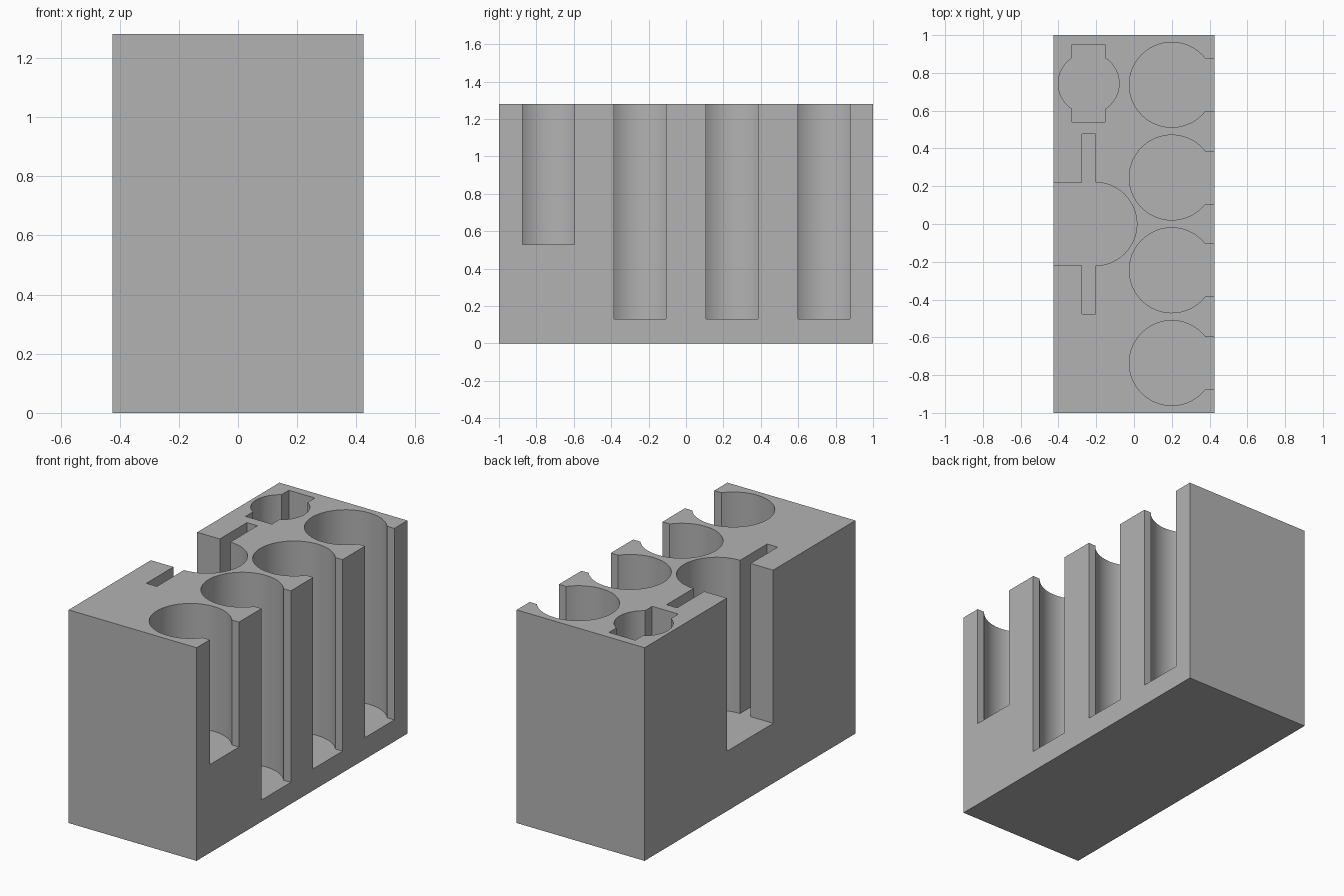
import bpy
import bmesh
from math import asin, acos, cos, sin, pi

cube = bpy.data.objects.get("Cube")
if cube:
    bpy.data.objects.remove(cube, do_unlink=True)

HALF_X, HALF_Y, HEIGHT = 0.425, 1.0, 1.28
OVER = 0.05  # how far cutters reach past the block

grey = bpy.data.materials.new("plain grey")
grey.use_nodes = True
colour = (0.45, 0.45, 0.45, 1)
grey.diffuse_color = colour
grey.node_tree.nodes["Principled BSDF"].inputs["Base Color"].default_value = colour


def arc(cx, cy, r, start, end, steps=64):
    return [(cx + r * cos(start + (end - start) * i / steps),
             cy + r * sin(start + (end - start) * i / steps))
            for i in range(steps + 1)]


def prism(name, outline, bottom, top):
    """Extrude a counter-clockwise outline between two heights."""
    bm = bmesh.new()
    base = bm.faces.new([bm.verts.new((x, y, bottom)) for x, y in outline])
    grown = bmesh.ops.extrude_face_region(bm, geom=[base])["geom"]
    for v in grown:
        if isinstance(v, bmesh.types.BMVert):
            v.co.z = top
    bmesh.ops.recalc_face_normals(bm, faces=bm.faces)
    mesh = bpy.data.meshes.new(name)
    bm.to_mesh(mesh)
    bm.free()
    mesh.materials.append(grey)
    obj = bpy.data.objects.new(name, mesh)
    bpy.context.collection.objects.link(obj)
    return obj


def rectangle(x0, x1, y0, y1):
    return [(x0, y0), (x1, y0), (x1, y1), (x0, y1)]


block = prism("holder_block", rectangle(-HALF_X, HALF_X, -HALF_Y, HALF_Y), 0, HEIGHT)
bpy.context.view_layer.objects.active = block
block.select_set(True)


def carve(name, outline, floor):
    cutter = prism(name, outline, floor, HEIGHT + OVER)
    cutter.hide_render = True
    mod = block.modifiers.new(name, "BOOLEAN")
    mod.operation = "DIFFERENCE"
    mod.solver = "EXACT"
    mod.object = cutter
    bpy.ops.object.modifier_apply(modifier=name)
    bpy.data.objects.remove(cutter, do_unlink=True)


# Row of round pockets, each with a mouth through the side wall
RADIUS, MOUTH = 0.225, 0.139
gap = asin(MOUTH / RADIUS)
for i in range(4):
    y = -0.736 + i * 0.491
    outline = arc(0.2, y, RADIUS, gap, 2 * pi - gap)
    outline += [(HALF_X + OVER, y - MOUTH), (HALF_X + OVER, y + MOUTH)]
    carve("round_pocket", outline, 0.53 if i == 0 else 0.13)

# Wide round-ended slot with a thin slit on both sides
edge = -HALF_X - OVER
outline = [(edge, -0.22), (-0.275, -0.22), (-0.275, -0.477), (-0.205, -0.477)]
outline += arc(-0.205, 0, 0.22, -pi / 2, pi / 2)
outline += [(-0.205, 0.477), (-0.275, 0.477), (-0.275, 0.22), (edge, 0.22)]
carve("wide_slot", outline, 0.36)

# Round hole crossed by a rectangular one, as a single outline
cx, cy, r = -0.24, 0.744, 0.161
half_w, half_l = 0.087, 0.205
a = acos(half_w / r)
outline = arc(cx, cy, r, -a, a, 32)
outline += [(cx + half_w, cy + half_l), (cx - half_w, cy + half_l)]
outline += arc(cx, cy, r, pi - a, pi + a, 32)
outline += [(cx - half_w, cy - half_l), (cx + half_w, cy - half_l)]
carve("crossed_hole", outline, 0.5)

bpy.ops.object.shade_smooth_by_angle()
